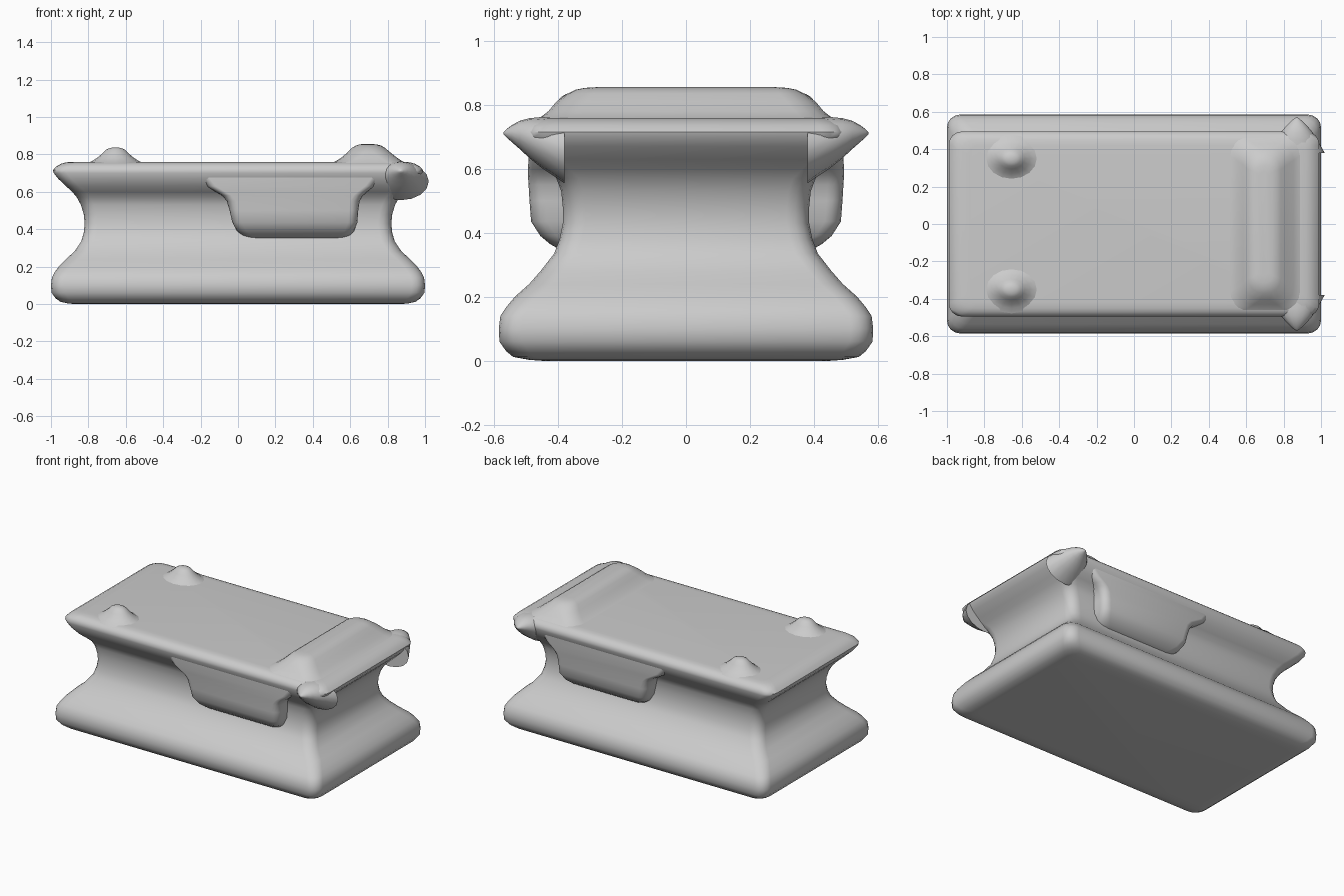
import bpy, bmesh, math

mat = bpy.data.materials.new("plain grey")
mat.diffuse_color = (0.6, 0.6, 0.6, 1)


def rounded_rect(x0, x1, hy, z, r, n=4):
    """Rounded rectangle ring at height z, counter-clockwise."""
    pts = []
    for i, (cx, cy) in enumerate([(x1 - r, hy - r), (x0 + r, hy - r),
                                  (x0 + r, r - hy), (x1 - r, r - hy)]):
        for k in range(n + 1):
            a = math.pi / 2 * (i + k / n)
            pts.append((cx + r * math.cos(a), cy + r * math.sin(a), z))
    return pts


def loft(name, rings):
    """Skin a stack of equal-count rings and cap both ends."""
    bm = bmesh.new()
    vs = [[bm.verts.new(p) for p in ring] for ring in rings]
    n = len(vs[0])
    for a, b in zip(vs, vs[1:]):
        for i in range(n):
            j = (i + 1) % n
            bm.faces.new((a[i], a[j], b[j], b[i]))
    bm.faces.new(vs[0][::-1])
    bm.faces.new(vs[-1])
    bmesh.ops.recalc_face_normals(bm, faces=bm.faces)
    me = bpy.data.meshes.new(name)
    bm.to_mesh(me)
    bm.free()
    me.materials.append(mat)
    ob = bpy.data.objects.new(name, me)
    bpy.context.collection.objects.link(ob)
    bpy.context.view_layer.objects.active = ob
    ob.select_set(True)
    bpy.ops.object.shade_smooth_by_angle(angle=math.radians(60))
    ob.select_set(False)
    return ob


# Main body: wide base, pinched waist, flared flat top (z, half x, half y, corner)
body = [(0, .88, .45, .06), (.003, .91, .49, .06), (.012, .95, .54, .07),
        (.03, .975, .562, .07), (.06, .997, .583, .07), (.10, 1.0, .585, .07),
        (.14, .995, .58, .07), (.17, .98, .56, .07), (.20, .958, .535, .07),
        (.24, .92, .49, .07), (.28, .875, .455, .07), (.335, .838, .412, .07),
        (.38, .825, .395, .07), (.43, .82, .385, .07), (.48, .825, .385, .07),
        (.53, .84, .39, .07), (.57, .862, .405, .07), (.60, .887, .435, .07),
        (.63, .92, .465, .07), (.67, .962, .487, .07), (.70, .985, .494, .07),
        (.715, .99, .495, .07), (.735, .972, .488, .07), (.75, .945, .47, .07),
        (.757, .92, .45, .06), (.76, .88, .42, .05)]
loft("body", [rounded_rect(-hx, hx, hy, z, r) for z, hx, hy, r in body])

# Side panel bulging out on front and back (z, x0, x1, half y)
panel = [(.345, .06, .57, .39), (.365, .025, .60, .425), (.39, -.005, .62, .455),
         (.435, -.03, .638, .484), (.50, -.045, .643, .489), (.55, -.06, .65, .492),
         (.58, -.085, .668, .494), (.60, -.12, .69, .494), (.63, -.17, .73, .492),
         (.68, -.21, .77, .488)]
loft("side_panel", [rounded_rect(a, b, hy, z, .05) for z, a, b, hy in panel])

# Raised ridge across the top (z, x0, x1, half y)
ridge = [(.745, .47, .93, .47), (.762, .52, .88, .45), (.78, .55, .853, .43),
         (.81, .585, .815, .405), (.835, .61, .785, .37), (.847, .63, .765, .345),
         (.853, .65, .74, .315), (.855, .67, .715, .28)]
loft("ridge", [rounded_rect(a, b, hy, z, min(.09, (b - a) * .45)) for z, a, b, hy in ridge])

circle = [2 * math.pi * k / 16 for k in range(16)]
for s, side in ((-1, "front"), (1, "back")):
    # Small knob near the left end (z, radius)
    knob = [(.75, .16), (.764, .125), (.78, .10), (.805, .07),
            (.825, .05), (.834, .03), (.837, .01)]
    loft(side + "_knob", [[(-.655 + r * math.cos(a), s * .35 + .8 * r * math.sin(a), z)
                           for a in circle] for z, r in knob])
    # Pointed ear at the right end (y, x radius, centre z, z radius)
    ear = [(.38, .15, .655, .10), (.45, .11, .682, .08), (.49, .085, .696, .062),
           (.52, .06, .706, .044), (.545, .036, .71, .026), (.562, .016, .711, .012),
           (.57, .003, .711, .003)]
    loft(side + "_ear", [[(.87 + rx * math.cos(a), s * y, cz + rz * math.sin(a))
                          for a in circle] for y, rx, cz, rz in ear])
